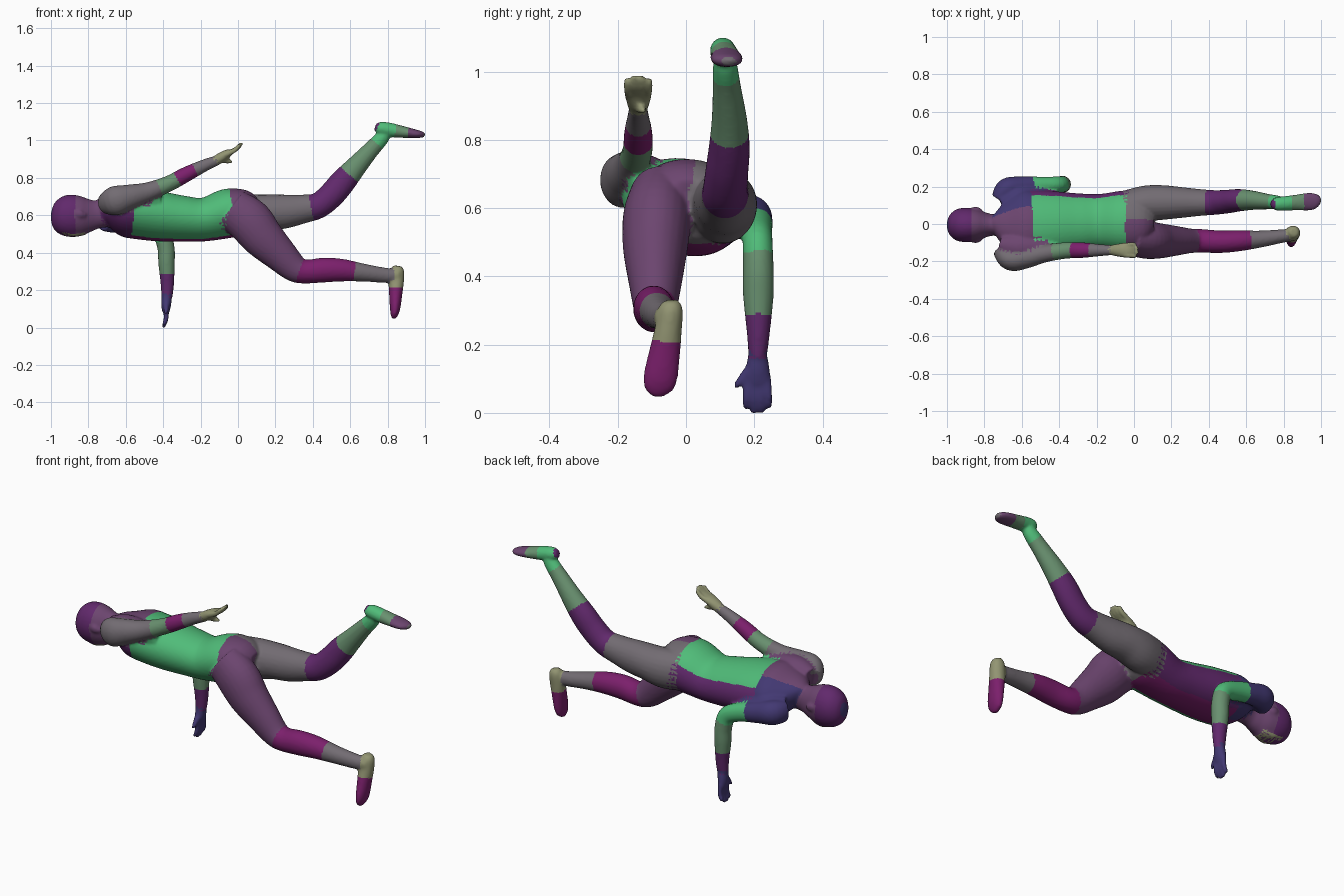
import bpy, bmesh, math
from mathutils import Vector, Matrix, kdtree

COLS = {
    'G': ("green", (.08, .50, .19)), 'S': ("sage", (.14, .28, .16)),
    'P': ("purple", (.12, .022, .15)), 'M': ("magenta", (.20, .014, .15)),
    'V': ("mauve", (.15, .06, .16)), 'E': ("grey", (.17, .15, .17)),
    'I': ("indigo", (.055, .04, .17)), 'O': ("olive", (.29, .30, .17)),
}
KEYS = list(COLS)
bm = bmesh.new()
paint = []          # (position, colour key) samples used to colour the final skin


def spline(rows, steps):
    """Catmull-Rom through rows of (x, y, z, side radius, depth radius)."""
    out = []
    for i in range(len(rows) - 1):
        p = [rows[max(0, min(len(rows) - 1, i + k))] for k in (-1, 0, 1, 2)]
        for s in range(steps):
            t = s / steps
            out.append(([.5 * (2 * b + (c - a) * t + (2 * a - 5 * b + 4 * c - d) * t * t
                               + (3 * b - a - 3 * c + d) * t ** 3)
                         for a, b, c, d in zip(*p)], i + (t >= .5)))
    out.append((list(rows[-1]), len(rows) - 1))
    return out


def loft(rows, cols, roll=0, n=24, steps=5, tint=None):
    """Skin elliptical rings along a path; cols holds one colour key per row."""
    pts = spline(rows, steps)
    rings = []
    for i, (r, k) in enumerate(pts):
        c = Vector(r[:3])
        t = (Vector(pts[min(i + 1, len(pts) - 1)][0][:3])
             - Vector(pts[max(i - 1, 0)][0][:3])).normalized()
        side = Vector((0, 1, 0))
        side = (side - t * side.dot(t)).normalized()
        side = Matrix.Rotation(roll, 3, t) @ side
        nor = t.cross(side)
        ring = []
        for j in range(n):
            a = 2 * math.pi * j / n
            ca, sa = math.cos(a), math.sin(a)
            p = c + side * max(r[3], .004) * ca + nor * max(r[4], .004) * sa
            ring.append(bm.verts.new(p))
            paint.append((p, tint(r[0], ca, sa) if tint else cols[min(k, len(cols) - 1)]))
        rings.append(ring)
    for a, b in zip(rings, rings[1:]):
        for j in range(n):
            bm.faces.new((a[j], a[(j + 1) % n], b[(j + 1) % n], b[j]))
    bm.faces.new(rings[0][::-1])
    bm.faces.new(rings[-1])


def hand(wrist, knuckle, tip, thumb, col, curl, spread=.03):
    """Palm, four slightly curled fingers fanned along y and a thumb."""
    w, k, t, curl = Vector(wrist), Vector(knuckle), Vector(tip), Vector(curl)
    loft([(*w, .027, .026), (*w.lerp(k, .5), .035, .027), (*k, .039, .021),
          (*k.lerp(t, .15), .03, .013)], col)
    for f in range(4):
        o = Vector((0, (f - 1.5) / 1.5 * spread, 0))
        e = k.lerp(t, (.85, 1, .97, .82)[f]) + o * 1.15
        b = k.lerp(w, .2) + o * .9
        loft([(*b, .012, .015), (*(b.lerp(e, .55) + curl), .0125, .0135),
              (*(b.lerp(e, .9) + curl * .4), .0105, .0105), (*e, .005, .005)], col, n=10)
    th, b = Vector(thumb), w.lerp(k, .25)
    loft([(*b, .018, .02), (*b.lerp(th, .6), .015, .016), (*th, .008, .008)], col, n=10)


# torso
def torso_tint(x, ca, sa):
    if x < -.55:
        if ca > .35:
            return 'I'
        return 'V' if sa > -.2 else 'P'
    if x > -.01:
        return 'E' if ca > 0 else 'V'
    if sa < -.6 and ca > -.25:
        return 'M'
    return 'P' if ca > .72 else 'G'


loft([(-.74, 0, .62, .055, .07), (-.69, 0, .63, .125, .085), (-.61, 0, .622, .185, .126),
      (-.53, 0, .613, .184, .133), (-.42, .005, .60, .172, .132), (-.30, .01, .588, .156, .122),
      (-.18, .015, .583, .147, .115), (-.05, .017, .617, .163, .13),
      (.04, .015, .635, .145, .107), (.10, .015, .63, .07, .06)],
     "", roll=-.2, n=40, tint=torso_tint)
# shoulder blades joining the arms to the back
loft([(-.71, -.11, .68, .05, .05), (-.62, -.125, .70, .075, .062), (-.52, -.125, .695, .065, .06),
      (-.42, -.115, .675, .04, .045)], "VVVG")
loft([(-.71, .11, .60, .05, .05), (-.62, .145, .595, .06, .06), (-.52, .155, .57, .045, .055),
      (-.44, .145, .56, .03, .04)], "IIIP")

# head and neck
loft([(-.64, 0, .625, .08, .08), (-.74, -.005, .612, .058, .074), (-.79, -.005, .606, .066, .087),
      (-.84, -.005, .603, .085, .106), (-.90, -.005, .603, .092, .113),
      (-.95, -.005, .604, .083, .099), (-.985, -.005, .606, .054, .066),
      (-1.0, -.005, .607, .015, .018)], "VVVVPPPI", n=32)
for s in (-1, 1):   # ears
    loft([(-.87, -.005 + s * .086, .615, .006, .012), (-.845, -.005 + s * .087, .613, .011, .02),
          (-.815, -.005 + s * .08, .605, .005, .01)], "V", n=10)
# face
loft([(-.93, -.005, .52, .045, .015), (-.88, -.005, .502, .05, .012),
      (-.82, -.005, .515, .04, .015)], "O", n=16)

# near leg and foot
loft([(-.03, -.075, .64, .088, .11), (.06, -.085, .575, .10, .122), (.13, -.09, .49, .095, .113),
      (.22, -.09, .40, .08, .093), (.30, -.09, .325, .066, .075), (.36, -.09, .305, .063, .064),
      (.46, -.095, .313, .06, .066), (.56, -.09, .312, .056, .06), (.68, -.08, .298, .045, .047),
      (.79, -.065, .285, .036, .04), (.86, -.06, .285, .03, .034)], "VVVVVMMMEEO")
loft([(.855, -.045, .335, .022, .022), (.852, -.045, .31, .036, .037), (.846, -.052, .25, .04, .041),
      (.843, -.063, .18, .046, .035), (.84, -.075, .11, .05, .028),
      (.835, -.08, .072, .04, .019), (.83, -.08, .053, .013, .009)], "OOOMMMM")

# far leg and foot
loft([(-.04, .095, .61, .085, .105), (.06, .11, .61, .095, .108), (.15, .115, .62, .093, .097),
      (.25, .115, .626, .083, .091), (.35, .115, .64, .072, .077), (.43, .115, .658, .066, .069),
      (.50, .12, .715, .063, .07), (.56, .127, .785, .06, .069), (.63, .127, .865, .052, .057),
      (.71, .12, .955, .042, .045), (.77, .115, 1.02, .036, .039), (.79, .112, 1.055, .03, .03)],
     "EEEEEPPPSSGG")
loft([(.735, .105, 1.083, .018, .02), (.76, .107, 1.073, .035, .034), (.81, .11, 1.063, .039, .038),
      (.87, .115, 1.053, .042, .033), (.94, .12, 1.043, .048, .024),
      (.98, .125, 1.038, .036, .018), (1.0, .125, 1.036, .014, .01)], "PGGSVVE")

# near arm, swept back
loft([(-.71, -.13, .665, .05, .055), (-.66, -.187, .683, .062, .078), (-.58, -.18, .705, .058, .066),
      (-.48, -.158, .732, .048, .051), (-.37, -.142, .775, .044, .043), (-.28, -.14, .823, .042, .041),
      (-.18, -.14, .872, .032, .033), (-.11, -.14, .90, .026, .027)], "EEEESMEE")
hand((-.12, -.14, .897), (-.05, -.14, .94), (.022, -.14, .997), (-.03, -.125, .89), "O",
     (.006, 0, -.008))

# far arm, reaching down
loft([(-.72, .13, .58, .045, .058), (-.68, .185, .58, .06, .066), (-.60, .202, .566, .052, .057),
      (-.49, .207, .54, .046, .05), (-.41, .21, .503, .044, .048), (-.385, .212, .43, .045, .046),
      (-.382, .212, .35, .045, .044), (-.378, .212, .24, .034, .036),
      (-.38, .21, .17, .027, .03)], "IIIGGSSPP")
hand((-.38, .21, .18), (-.386, .21, .095), (-.403, .21, .002), (-.385, .143, .08), "I",
     (.01, 0, 0))

# fuse all parts into one smooth skin
bmesh.ops.recalc_face_normals(bm, faces=bm.faces)
me = bpy.data.meshes.new("parts")
bm.to_mesh(me)
bm.free()
body = bpy.data.objects.new("running_figure", me)
bpy.context.collection.objects.link(body)
rm = body.modifiers.new("fuse", 'REMESH')
rm.mode = 'VOXEL'
rm.voxel_size = .008
sm = body.modifiers.new("soften", 'SMOOTH')
sm.factor, sm.iterations = .5, 4
dg = bpy.context.evaluated_depsgraph_get()
skin = bpy.data.meshes.new_from_object(body.evaluated_get(dg))
body.modifiers.clear()
body.data = skin

# colour patches
skin.materials.clear()
for k in KEYS:
    m = bpy.data.materials.new(COLS[k][0])
    m.diffuse_color = (*COLS[k][1], 1)
    skin.materials.append(m)
kd = kdtree.KDTree(len(paint))
for i, (p, k) in enumerate(paint):
    kd.insert(p, i)
kd.balance()
for f in skin.polygons:
    f.material_index = KEYS.index(paint[kd.find(f.center)[1]][1])
    f.use_smooth = True

# stand on the floor
low = min(v.co.z for v in skin.vertices)
skin.transform(Matrix.Translation((0, 0, -low)))
